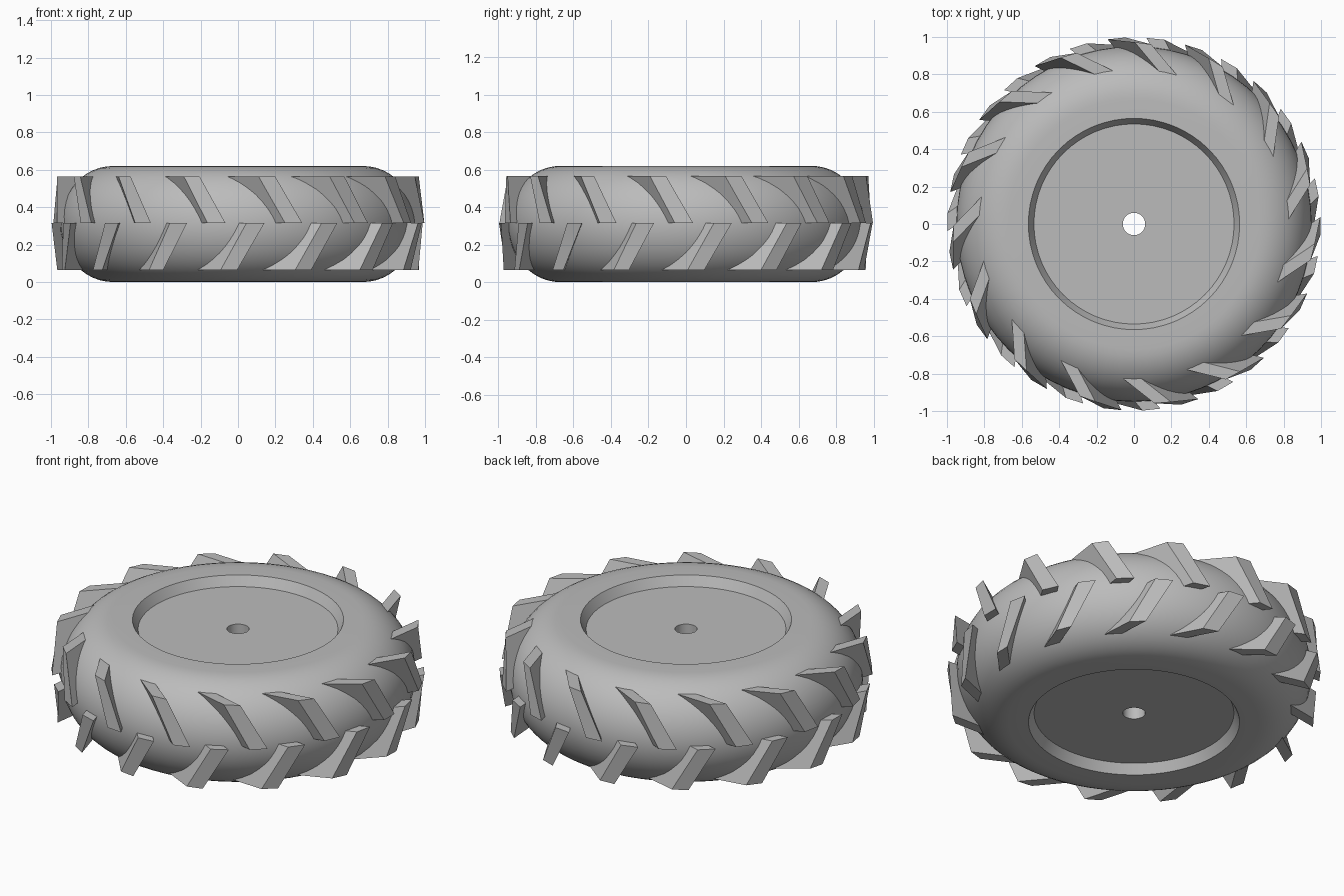
import bpy, bmesh, math
from mathutils import Vector, Matrix

cube = bpy.data.objects.get("Cube")
if cube:
    bpy.data.objects.remove(cube, do_unlink=True)

HEIGHT = 0.62
MID = HEIGHT / 2
LUGS = 15

grey = bpy.data.materials.new("rubber_grey")
grey.use_nodes = True
grey.diffuse_color = (0.5, 0.5, 0.5, 1)
grey.node_tree.nodes["Principled BSDF"].inputs["Base Color"].default_value = (0.5, 0.5, 0.5, 1)


def finish(bm, name):
    bmesh.ops.recalc_face_normals(bm, faces=bm.faces)
    mesh = bpy.data.meshes.new(name)
    bm.to_mesh(mesh)
    bm.free()
    mesh.materials.append(grey)
    obj = bpy.data.objects.new(name, mesh)
    bpy.context.collection.objects.link(obj)
    return obj


def lathe(name, profile, steps):
    """Revolve a closed (radius, z) profile around the z axis."""
    bm = bmesh.new()
    rings = []
    for i in range(steps):
        turn = Matrix.Rotation(math.tau * i / steps, 3, 'Z')
        rings.append([bm.verts.new(turn @ Vector((r, 0, z))) for r, z in profile])
    n = len(profile)
    for i in range(steps):
        a, b = rings[i], rings[(i + 1) % steps]
        for j in range(n):
            k = (j + 1) % n
            bm.faces.new((a[j], b[j], b[k], a[k]))
    return finish(bm, name)


# Tyre body with recessed hub discs and a through hole
upper = [(0.06, 0.565), (0.535, 0.565), (0.565, HEIGHT)]
for i in range(13):
    t = math.pi / 2 * i / 12
    upper.append((0.67 + 0.28 * math.sin(t), MID + MID * math.cos(t)))
lower = [(r, HEIGHT - z) for r, z in reversed(upper[:-1])]
tyre = lathe("tyre_body", upper + lower, 64)
bpy.context.view_layer.objects.active = tyre
tyre.select_set(True)
bpy.ops.object.shade_smooth_by_angle(angle=math.radians(30))
tyre.select_set(False)

# One leaning tread lug: outer face corners, swept inward into the body
outer = [Vector(p) for p in ((-0.29, -0.92, 0.565), (-0.206, -0.95, 0.565),
                             (-0.067, -0.995, 0.315), (-0.163, -0.985, 0.315))]
inward = Vector((-0.132, 0.25, 0))
corners = outer + [p + inward for p in outer]


def tread_row(name, flip, offset):
    bm = bmesh.new()
    for i in range(LUGS):
        turn = Matrix.Rotation(math.tau * (i + offset) / LUGS, 3, 'Z')
        vs = []
        for p in corners:
            q = turn @ p
            if flip:
                q.z = 2 * 0.315 - q.z
            vs.append(bm.verts.new(q))
        bm.faces.new(vs[:4])
        bm.faces.new(vs[4:])
        for j in range(4):
            k = (j + 1) % 4
            bm.faces.new((vs[j], vs[k], vs[k + 4], vs[j + 4]))
    return finish(bm, name)


# Two rows of lugs, mirrored and staggered by half a step
tread_row("upper_tread_lugs", False, 0)
tread_row("lower_tread_lugs", True, 0.5)
